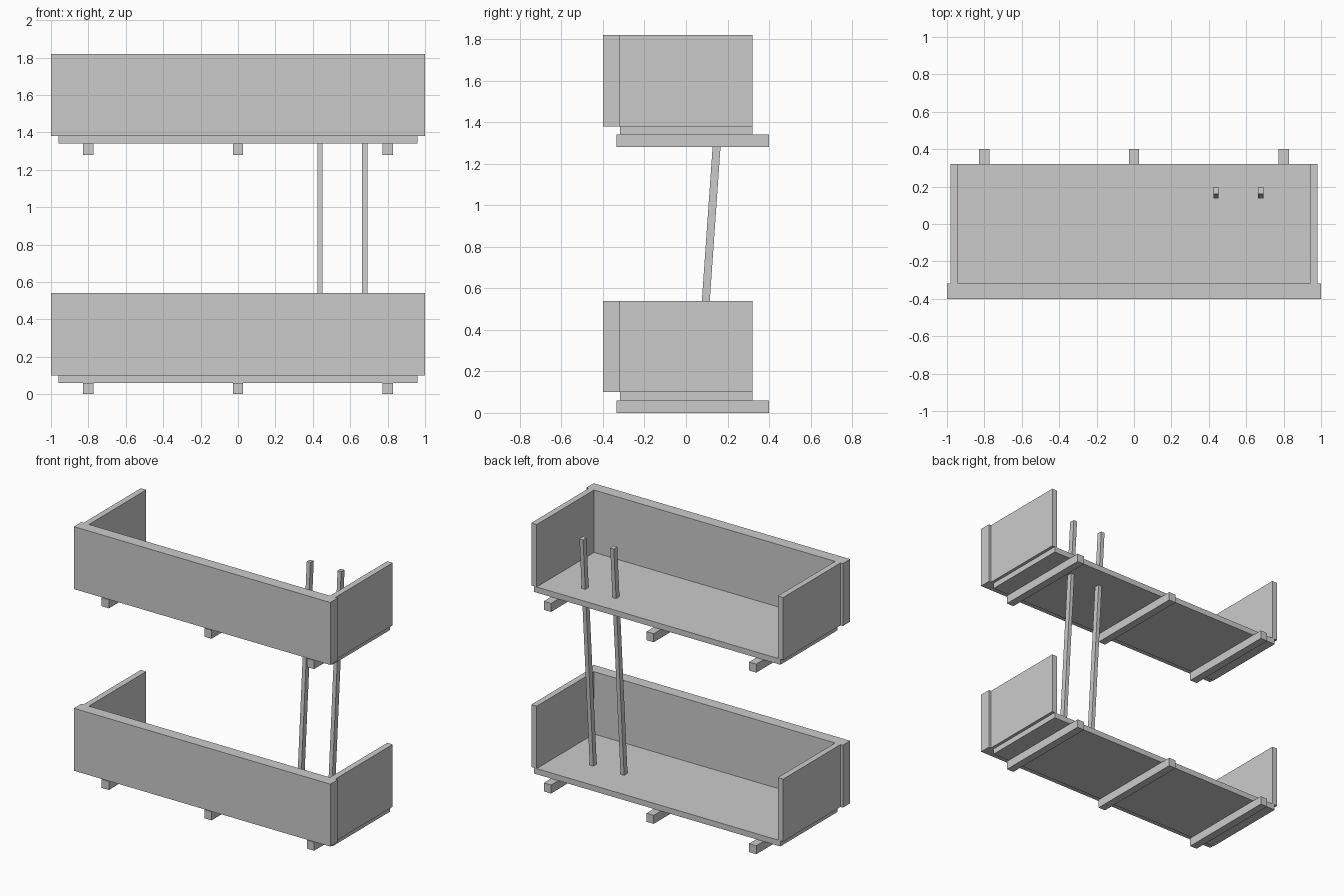
import bpy
from math import radians, cos

if "Cube" in bpy.data.objects:
    bpy.data.objects.remove(bpy.data.objects["Cube"])


def box(name, x, y, z):
    """Box from (min, max) ranges on each axis."""
    mid = [(a + b) / 2 for a, b in (x, y, z)]
    bpy.ops.mesh.primitive_cube_add(size=1, location=mid)
    ob = bpy.context.object
    ob.name = name
    ob.scale = [b - a for a, b in (x, y, z)]
    bpy.ops.object.transform_apply(location=False, rotation=False, scale=True)
    return ob


# Two identical open-backed tiers
for tier, base in (("lower", 0.0), ("upper", 1.28)):
    # Joists under the floor
    for i, x in enumerate((-0.8, 0.0, 0.8)):
        box(f"{tier}_joist_{i + 1}", (x - 0.028, x + 0.028), (-0.335, 0.40),
            (base, base + 0.06))
    # Floor and front wall
    box(f"{tier}_floor", (-0.96, 0.96), (-0.318, 0.32), (base + 0.06, base + 0.10))
    wall_z = (base + 0.10, base + 0.54)
    box(f"{tier}_front_wall", (-1, 1), (-0.40, -0.318), wall_z)
    # Side walls
    box(f"{tier}_left_wall", (-0.982, -0.94), (-0.318, 0.32), wall_z)
    box(f"{tier}_right_wall", (0.94, 0.982), (-0.318, 0.32), wall_z)

# Leaning ladder poles, from the lower floor up through the upper floor
half = 1.64 / cos(radians(4)) / 2
for side, x in (("left", 0.438), ("right", 0.678)):
    pole = box(f"ladder_pole_{side}", (x - 0.014, x + 0.014),
               (0.122 - 0.019, 0.122 + 0.019), (0.92 - half, 0.92 + half))
    pole.rotation_euler.x = radians(-4)
